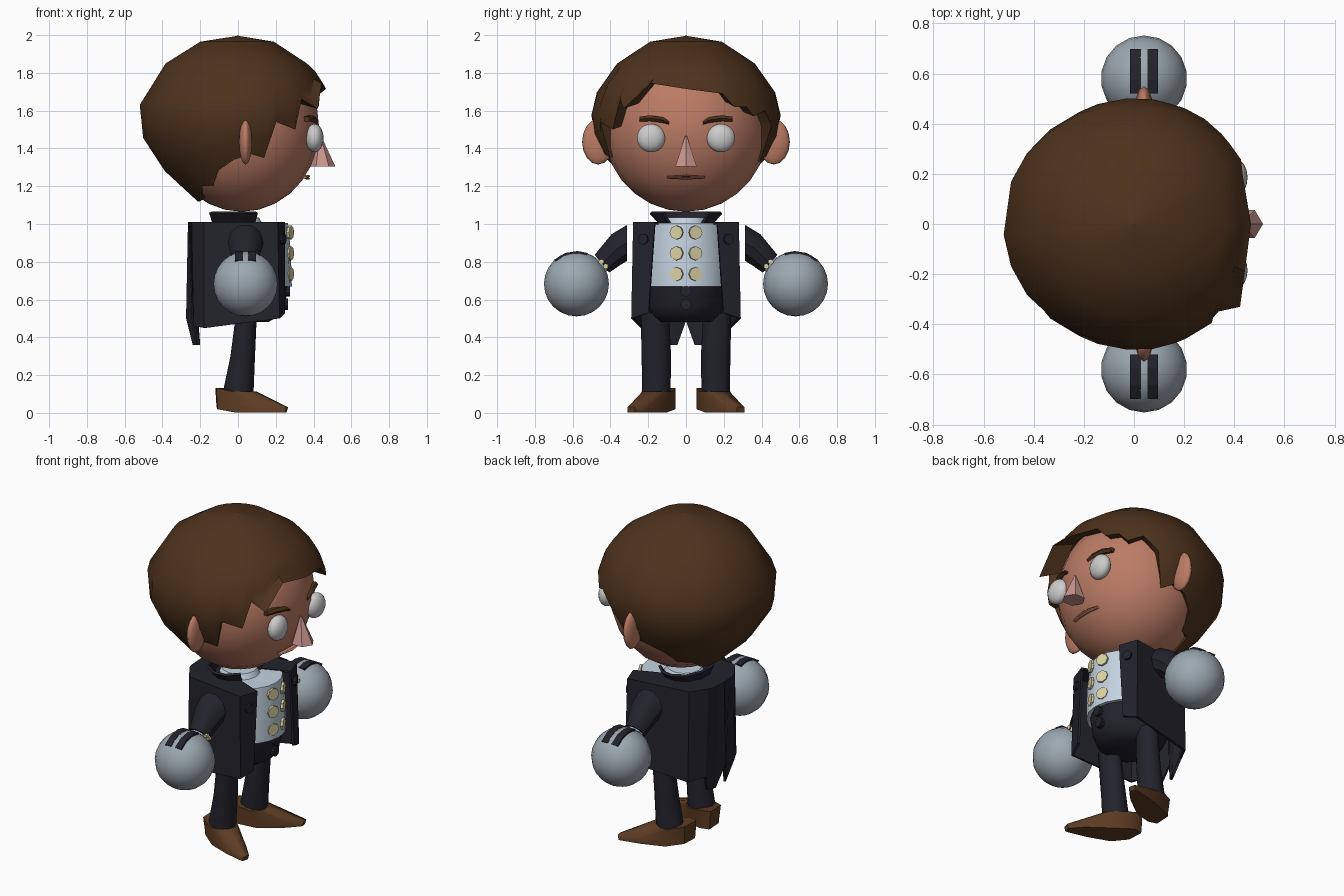
import bpy
import bmesh
from math import sin, cos, radians, tau
from mathutils import Vector

if "Cube" in bpy.data.objects:
    bpy.data.objects.remove(bpy.data.objects["Cube"])

COLORS = dict(skin=(.5, .2, .13), pink=(.58, .3, .27), hair=(.075, .032, .012), suit=(.016, .016, .024),
              shirt=(.55, .65, .75), glove=(.33, .39, .44), gold=(.72, .66, .38),
              eye=(.6, .6, .58), shoe=(.11, .045, .017), mouth=(.3, .1, .07))
MATS = {}
for n, c in COLORS.items():
    MATS[n] = bpy.data.materials.new(n)
    MATS[n].diffuse_color = (*c, 1)


def finish(ob, mat, smooth=None):
    ob.data.materials.append(MATS[mat])
    if smooth:
        bpy.ops.object.select_all(action='DESELECT')
        ob.select_set(True)
        bpy.context.view_layer.objects.active = ob
        bpy.ops.object.shade_smooth_by_angle(angle=radians(smooth))
    return ob


def mesh(name, verts, faces, mat, smooth=None):
    me = bpy.data.meshes.new(name)
    me.from_pydata([tuple(v) for v in verts], [], faces)
    ob = bpy.data.objects.new(name, me)
    bpy.context.collection.objects.link(ob)
    return finish(ob, mat, smooth)


def loft(name, rings, mat, smooth=None, wrap=True, caps=True):
    n = len(rings[0])
    verts = [v for r in rings for v in r]
    faces = [(k*n+i, k*n+(i+1) % n, (k+1)*n+(i+1) % n, (k+1)*n+i)
             for k in range(len(rings)-1) for i in range(n if wrap else n-1)]
    if caps:
        faces += [tuple(range(n))[::-1], tuple(range((len(rings)-1)*n, len(rings)*n))]
    return mesh(name, verts, faces, mat, smooth)


def ring(c, u, v, n=12, a0=0, a1=tau):
    c, u, v = Vector(c), Vector(u), Vector(v)
    m = n if a1-a0 >= tau-.01 else n-1
    return [c + u*cos(a0+(a1-a0)*i/m) + v*sin(a0+(a1-a0)*i/m) for i in range(n)]


def oval(x, y, z, rx, ry, n=12, **k):
    return ring((x, y, z), (rx, 0, 0), (0, ry, 0), n, **k)


def ball(name, loc, scale, mat, seg=16, rings=10):
    bpy.ops.mesh.primitive_uv_sphere_add(segments=seg, ring_count=rings, location=loc)
    ob = bpy.context.object
    ob.name, ob.scale = name, scale
    return finish(ob, mat, 60)


def disc(name, c, axis, r, depth, mat, n=8):
    bpy.ops.mesh.primitive_cylinder_add(vertices=n, radius=r, depth=depth, location=c)
    ob = bpy.context.object
    ob.name = name
    ob.rotation_euler = Vector(axis).to_track_quat('Z', 'Y').to_euler()
    return finish(ob, mat)


def solidify(ob, t):
    ob.modifiers.new("thickness", 'SOLIDIFY').thickness = t


def mirror(ob):
    ob.modifiers.new("mirror", 'MIRROR').use_axis = (False, True, False)


# Head
ball("head", (.02, 0, 1.505), (.41, .435, .44), 'skin', 20, 14)

# Hair: a cap whose hem height follows the azimuth (0 = face side)
PROFILE = [(2.0, 0), (1.965, .19), (1.83, .395), (1.72, .465), (1.6, .505), (1.48, .49),
           (1.35, .425), (1.22, .32), (1.1, .18)]
HEM = [(-175, 1.12), (-160, 1.12), (-145, 1.13), (-130, 1.2), (-115, 1.2), (-106, 1.28), (-93, 1.34),
       (-81, 1.37), (-71, 1.35), (-66, 1.54), (-52, 1.5), (-46, 1.66), (-38, 1.61), (-23, 1.745),
       (0, 1.715), (24, 1.69), (31, 1.62), (40, 1.62), (46, 1.57), (56, 1.6), (66, 1.52), (72, 1.33),
       (81, 1.36), (93, 1.34), (106, 1.28), (115, 1.2), (130, 1.2), (145, 1.13), (160, 1.12)]


def hair_r(z):
    for (z0, r0), (z1, r1) in zip(PROFILE, PROFILE[1:]):
        if z >= z1:
            return r0 + (r1-r0)*(z0-z)/(z0-z1)
    return PROFILE[-1][1]


def hair_pt(a, z, s=1.0, dz=0.0):
    r = hair_r(z)*s
    x = r*cos(radians(a))
    return Vector((x*1.055 if x < 0 else x, r*sin(radians(a)), z+dz))


layers = [[hair_pt(a, 1.995, .3) for a, h in HEM], [hair_pt(a, 1.965) for a, h in HEM],
          [hair_pt(a, 1.85) for a, h in HEM]]
for f in (.3, .54, .78, 1):
    layers.append([hair_pt(a, 1.85+(h-1.85)*f, 1.07 if f == 1 and -40 < a < -20 else 1) for a, h in HEM])
layers.append([hair_pt(a, h, .8, .03) for a, h in HEM])
loft("hair", layers[::-1], 'hair', 40, caps=False)
mesh("hair_crown", layers[0] + [Vector((0, 0, 2))],
     [(i, (i+1) % len(HEM), len(HEM)) for i in range(len(HEM))], 'hair', 40)

# Nose and mouth
loft("nose", [oval(.447, 0, 1.305, .068, .065, 6), oval(.435, 0, 1.465, .006, .006, 6)], 'pink')
for dz in (-.007, .007):
    path = [(.37-1.6*y*y, y, 1.247+dz*(1-abs(y)*8)) for y in (-.1, -.05, 0, .05, .1)]
    loft("lip", [ring(p, (.012, 0, 0), (0, 0, .006), 6) for p in path], 'skin', 50)

# Shirt and trousers top
loft("shirt", [oval(.03, 0, .67, .255, .235, 20), oval(.03, 0, .85, .25, .235, 20),
               oval(.03, 0, 1.005, .235, .215, 20)], 'shirt', 40)
loft("shirt_collar", [oval(.01, 0, 1.0, .12, .12), oval(.01, 0, 1.035, .1, .1)], 'shirt', 40)
loft("trousers_waist", [oval(.03, 0, .48, .13, .15, 20), oval(.03, 0, .515, .19, .185, 20),
                        oval(.03, 0, .57, .22, .2, 20), oval(.03, 0, .685, .235, .215, 20)], 'suit', 50)
for x, z in ((.26, .645), (.25, .575)):
    disc("trouser_button", (x, 0, z), (1, 0, 0), .03, .03, 'suit', 10)

# Jacket: half sheet with tails and shoulder cap, mirrored
top = [(-.265, 0), (-.262, .05), (-.258, .1), (-.245, .13), (-.18, .225), (.21, .28), (.25, .165)]
bot = [(-.275, 0, .5), (-.24, .05, .36), (-.215, .1, .36), (-.235, .14, .46),
       (-.18, .24, .45), (.22, .29, .5), (.25, .2, .53)]
n = len(top)
verts = [(x, y, 1.01) for x, y in top] + bot + [(.09, .1, 1.01), (.07, 0, 1.01)]
faces = [(i, i+1, n+i+1, n+i) for i in range(n-1)] + [(*range(n), 2*n, 2*n+1)[::-1]]
jacket = mesh("jacket", verts, faces, 'suit')
solidify(jacket, .015)
mirror(jacket)
a = radians(38)
collar = loft("jacket_collar", [oval(-.01, 0, 1.005, .115, .13, 10, a0=a, a1=tau-a),
                                oval(-.01, 0, 1.065, .135, .185, 10, a0=a, a1=tau-a)],
              'suit', wrap=False, caps=False)
solidify(collar, .015)

# Parts that come in left and right copies
for s in (1, -1):
    ball("ear", (.04, s*.465, 1.435), (.036, .085, .12), 'skin', 10, 8)
    ball("eye", (.405, s*.185, 1.455), (.048, .075, .075), 'eye', 16, 12)
    brow = [((.405, .09, 1.535), .01), ((.4, .12, 1.55), .017), ((.385, .19, 1.56), .018), ((.36, .245, 1.555), .015)]
    loft("eyebrow", [ring((x, s*y, z), (.022, 0, 0), (0, 0, s*h), 6) for (x, y, z), h in brow], 'hair', 50)

    # Sleeve, cuff and hand
    loft("sleeve", [ring((.04, s*.312, .9), (.095, 0, 0), (0, 0, .1), 10),
                    ring((.04, s*.37, .865), (.085, 0, 0), (0, s*.025, .085), 10),
                    ring((.04, s*.445, .79), (.06, 0, 0), (0, s*.04, .05), 10)], 'suit', 35)
    loft("cuff", [ring((.04, s*.44, .795), (.05, 0, 0), (0, s*.03, .04), 10),
                  ring((.04, s*.48, .76), (.05, 0, 0), (0, s*.03, .04), 10)], 'shirt', 35)
    for y, z in ((.425, .775), (.45, .8)):
        disc("cuff_button", (.095, s*y, z), (1, 0, 0), .014, .02, 'gold', 6)
    ball("hand", (.04, s*.58, .683), (.172, .172, .172), 'glove', 18, 12)
    for x in (.006, .074):
        sections = []
        for d in (-20, -2, 20, 43):
            u = Vector((0, s*sin(radians(d)), cos(radians(d))))
            c = Vector((x, s*.58, .683)) + u*.163
            sections.append([c + Vector((w, 0, 0)) + u*t
                             for w, t in ((-.021, -.02), (.021, -.02), (.021, .011), (-.021, .011))])
        loft("glove_stripe", sections, 'suit')

    # Chest buttons
    for z in (.735, .845, .955):
        disc("shirt_button", (.277, s*.05, z), (1, s*.4, 0), .037, .014, 'gold', 8)
    disc("jacket_button", (.235, s*.225, .92), (1, s*.4, 0), .028, .025, 'suit', 10)

    # Leg and shoe
    loft("leg", [oval(0, s*.157, .1, .082, .075), oval(.025, s*.157, .3, .065, .078),
                 oval(.045, s*.165, .53, .055, .075)], 'suit', 40)
    sole = [(-.115, .07), (-.06, .055), (.06, .1), (.2, .2), (.265, .27), (.255, .31),
            (.12, .28), (-.02, .23), (-.11, .17)]
    rim = [(-.12, .07), (-.06, .055), (.03, .075), (.075, .11), (.1, .155), (.09, .195),
           (.055, .23), (-.03, .235), (-.115, .18)]
    lift = [.05, .05, .045, .035, .03, .03, .035, .045, .05]
    loft("shoe", [[Vector((x*.97, s*y, .02 if x < -.05 else .003)) for x, y in sole],
                  [Vector((x, s*y, h)) for (x, y), h in zip(sole, lift)],
                  [Vector((x, s*y, .132 if x < -.05 else .112)) for x, y in rim]], 'shoe', 50)

# Make all normals point outward
for ob in bpy.data.objects:
    bm = bmesh.new()
    bm.from_mesh(ob.data)
    bmesh.ops.recalc_face_normals(bm, faces=bm.faces)
    bm.to_mesh(ob.data)
    bm.free()

for m in bpy.data.materials:
    if m.users and not m.is_grease_pencil:
        m.use_nodes = True
        m.node_tree.nodes["Principled BSDF"].inputs["Base Color"].default_value = m.diffuse_color
